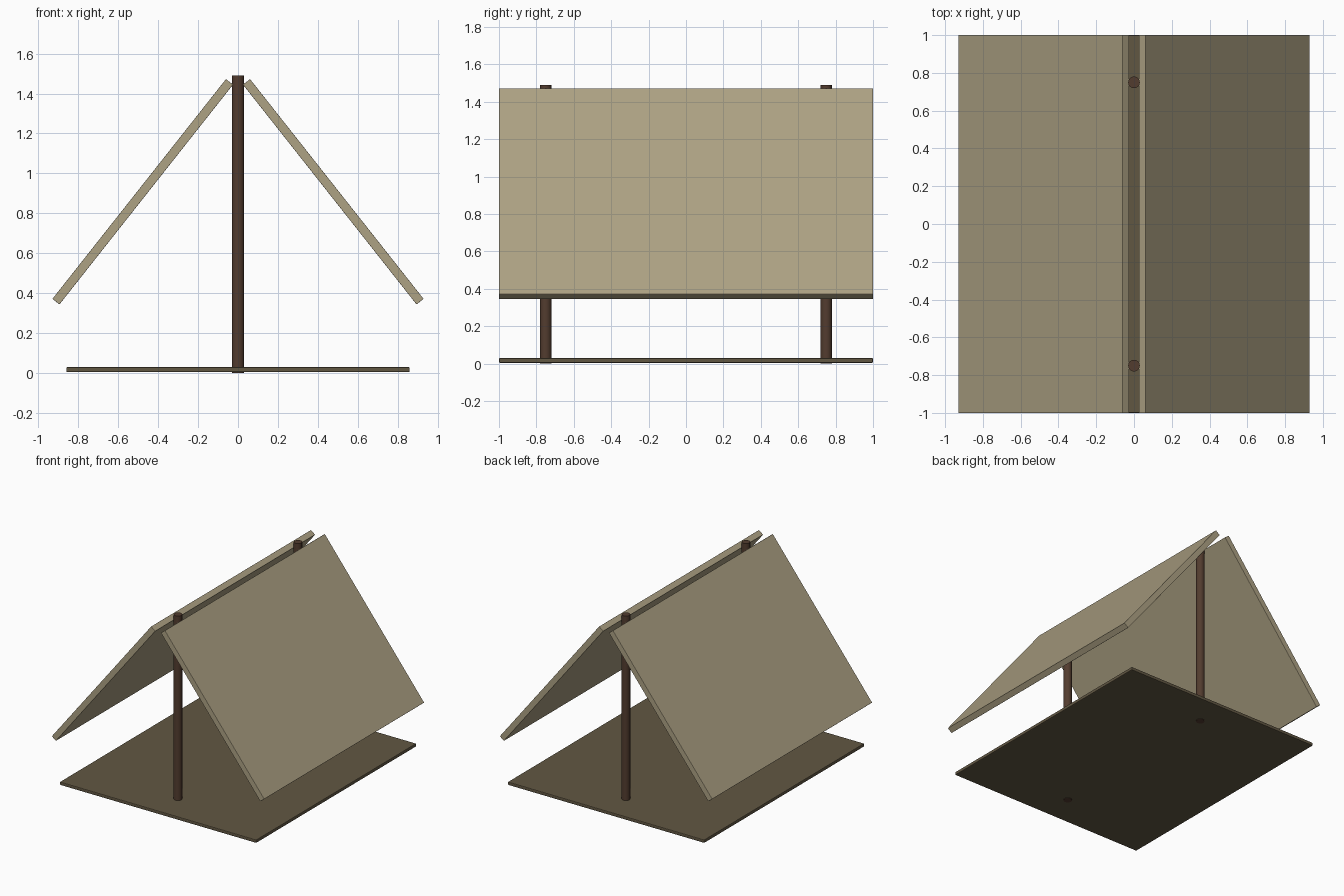
import bpy
import math

if "Cube" in bpy.data.objects:
    bpy.data.objects.remove(bpy.data.objects["Cube"])


def material(name, rgb):
    m = bpy.data.materials.new(name)
    m.diffuse_color = (*rgb, 1)
    m.use_nodes = True
    m.node_tree.nodes["Principled BSDF"].inputs["Base Color"].default_value = m.diffuse_color
    return m


canvas = material("canvas", (0.42, 0.36, 0.23))
wood = material("dark_wood", (0.085, 0.045, 0.028))
sheet = material("groundsheet", (0.12, 0.095, 0.055))


def slab(name, size, loc, tilt, mat, bevel):
    bpy.ops.mesh.primitive_cube_add(size=1, location=loc, rotation=(0, tilt, 0))
    o = bpy.context.object
    o.name = name
    o.scale = size
    bpy.ops.object.transform_apply(location=False, rotation=False, scale=True)
    b = o.modifiers.new("soft_edge", 'BEVEL')
    b.width, b.segments = bevel, 2
    o.data.materials.append(mat)
    return o


# Ground sheet
slab("floor", (1.72, 2.0, 0.026), (0, 0, 0.017), 0, sheet, 0.006)

# Two sloping roof sheets, open along the ridge
slope = math.radians(51.7)
length, thick = 1.403, 0.045
cx = 0.495 - math.sin(slope) * thick / 2
cz = 0.922 - math.cos(slope) * thick / 2
for side, label in ((-1, "left"), (1, "right")):
    slab(label + "_roof", (length, 2.0, thick), (side * cx, 0, cz),
         side * slope, canvas, 0.002)

# Upright poles
for y, label in ((-0.75, "front"), (0.75, "back")):
    bpy.ops.mesh.primitive_cylinder_add(vertices=16, radius=0.031, depth=1.49,
                                        location=(0, y, 0.745))
    pole = bpy.context.object
    pole.name = label + "_pole"
    pole.data.materials.append(wood)
    bpy.ops.object.shade_smooth_by_angle(angle=math.radians(35))
